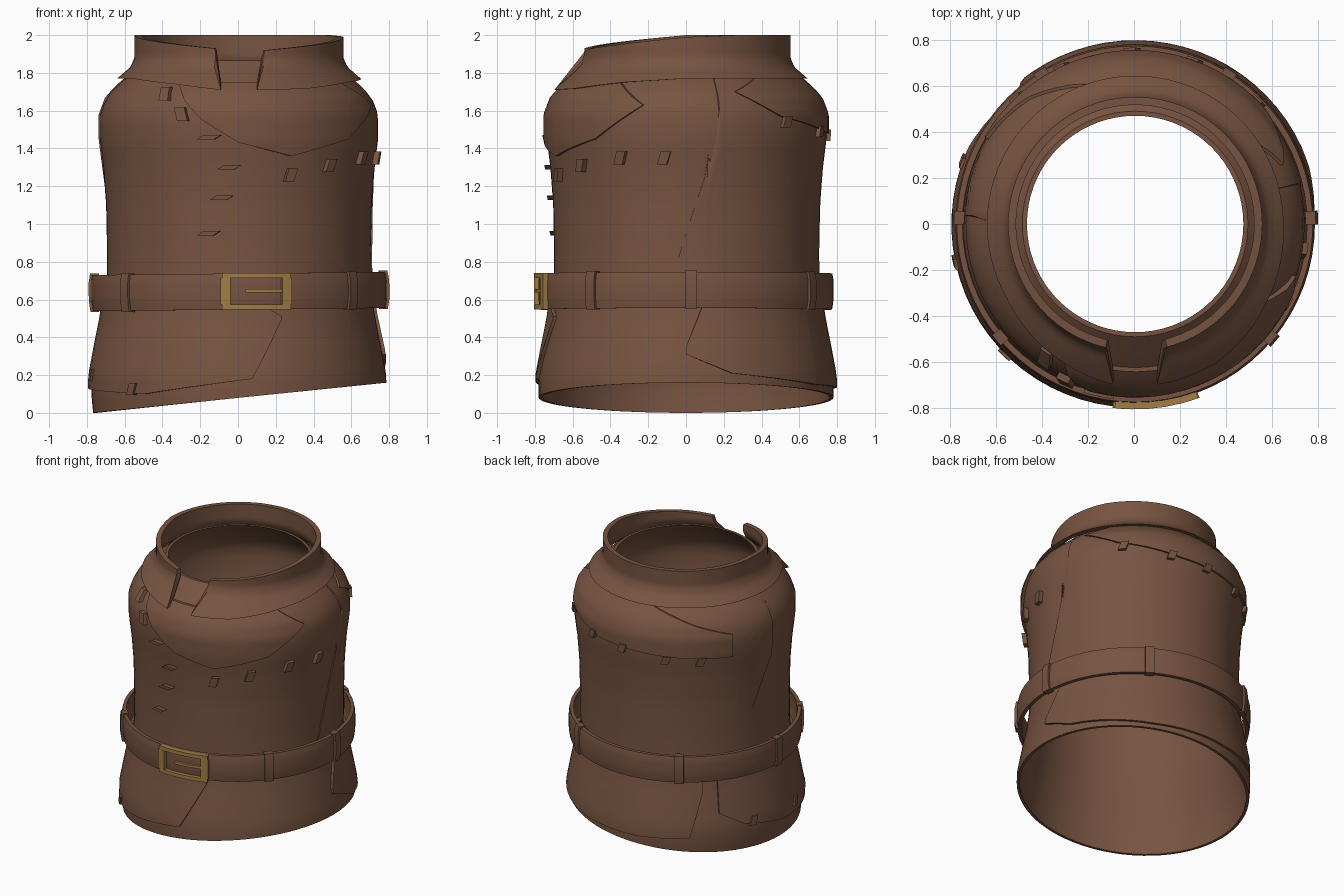
import bpy, bmesh
from math import sin, cos, asin, degrees, radians

if "Cube" in bpy.data.objects:
    bpy.data.objects.remove(bpy.data.objects["Cube"])


def material(name, color):
    m = bpy.data.materials.new(name)
    m.use_nodes = True
    m.diffuse_color = color
    m.node_tree.nodes["Principled BSDF"].inputs["Base Color"].default_value = color
    return m


LEATHER = material("brown leather", (0.185, 0.088, 0.052, 1))
BRASS = material("aged brass", (0.36, 0.205, 0.058, 1))
CENTRE_X = 0.005
parts = []


def lerp(points, t):
    """Piecewise linear value of (position, value) points."""
    if t <= points[0][0]:
        return points[0][1]
    for (a, va), (b, vb) in zip(points, points[1:]):
        if t <= b:
            return va + (vb - va) * (t - a) / (b - a)
    return points[-1][1]


BODY = [(0, .772), (.1, .782), (.2, .78), (.35, .752), (.5, .722), (.65, .70),
        (.85, .698), (1.1, .703), (1.3, .718), (1.45, .737), (1.58, .737),
        (1.67, .703), (1.73, .648), (1.78, .59), (1.83, .53), (1.87, .485)]
COLLAR = [(1.70, .715), (1.77, .645), (1.83, .575), (1.88, .553), (2, .553)]


def shell(name, lo, hi, profile=BODY, offset=0.0, thick=0.02, rows=8, step=5,
          closed=False, mat=LEATHER):
    """Curved sheet between two (angle, height) outlines, wrapped on a profile."""
    start, end = lo[0][0], lo[-1][0]
    n = max(1, round((end - start) / step))
    angles = {round(start + (end - start) * i / n, 3) for i in range(n + 1)}
    if not closed:
        angles |= {round(a, 3) for a, _ in lo + hi if start <= a <= end}
    bm = bmesh.new()
    columns = []
    for a in sorted(angles):
        z0, z1 = lerp(lo, a), lerp(hi, a)
        outer, inner = [], []
        for i in range(rows + 1):
            z = z0 + (z1 - z0) * i / rows
            r = lerp(profile, z) + offset
            for ring, rad in ((outer, r), (inner, r - thick)):
                ring.append(bm.verts.new((CENTRE_X + rad * cos(radians(a)),
                                          rad * sin(radians(a)), z)))
        columns.append(outer + inner[::-1])
    size = 2 * rows + 2
    for c, d in zip(columns, columns[1:]):
        for i in range(size):
            j = (i + 1) % size
            bm.faces.new((c[i], d[i], d[j], c[j]))
    if not closed:
        for c in (columns[0], columns[-1]):
            for i in range(rows):
                bm.faces.new((c[i], c[i + 1], c[size - 2 - i], c[size - 1 - i]))
    bmesh.ops.remove_doubles(bm, verts=bm.verts, dist=0.0005)
    bmesh.ops.recalc_face_normals(bm, faces=bm.faces)
    mesh = bpy.data.meshes.new(name)
    bm.to_mesh(mesh)
    bm.free()
    mesh.materials.append(mat)
    ob = bpy.data.objects.new(name, mesh)
    bpy.context.collection.objects.link(ob)
    parts.append(ob)
    return ob


def level(a, b, z):
    return [(a, z), (b, z)]


# Main garment with a slanted hem
hem = [(a, .08 + .103 * .775 * cos(radians(a))) for a in range(-180, 181, 5)]
shell("tunic_body", hem, level(-180, 180, 1.865), thick=.02, rows=32, closed=True)

# Back panel with slanting side seams
shell("back_panel", [(-6, .7), (154, .7), (177, 1.33), (180, 1.77)],
      [(-6, .72), (8, 1.25), (14, 1.78), (180, 1.78)], offset=.007, thick=.012, rows=20)

# Chest and shoulder patches
shell("chest_patch",
      [(-119, 1.74), (-113, 1.65), (-105, 1.55), (-90, 1.43), (-68, 1.36),
       (-40, 1.45), (-18, 1.63)],
      [(-119, 1.75), (-33, 1.75), (-18, 1.63)], offset=.018, thick=.025, rows=12)
shell("shoulder_patch",
      [(22, 1.70), (42, 1.57), (75, 1.49), (124, 1.45), (150, 1.43)],
      [(22, 1.70), (38, 1.78), (100, 1.78), (118, 1.72), (150, 1.59)],
      offset=.02, thick=.025, rows=10)

# Skirt flaps
shell("front_skirt_flap",
      [(-218, .3), (-205, .2), (-180, .13), (-129, .1), (-85, .18), (-72, .5)],
      [(-218, .6), (-84, .6), (-72, .51)], offset=.018, thick=.025, rows=10)
shell("back_skirt_flap",
      [(0, .31), (18, .21), (60, .15), (100, .13), (127, .14), (134, .45)],
      [(0, .35), (8, .6), (134, .6)], offset=.018, thick=.025, rows=10)

# Stand collar, open at the front
shell("collar",
      [(-82, 1.71), (-60, 1.715), (-30, 1.75), (0, 1.77), (210, 1.77),
       (240, 1.74), (262, 1.71)],
      [(-82, 1.72), (-75.5, 1.92), (-40, 1.95), (0, 1.99), (30, 2), (180, 2),
       (256.5, 1.93), (262, 1.72)], profile=COLLAR, thick=.035, rows=12)

# Belt with loops
BELT = [(.54, .772), (.6, .782), (.7, .782), (.75, .772)]
tilt = [(a, .008 * cos(radians(a))) for a in range(-180, 181, 5)]
shell("belt", [(a, .547 + t) for a, t in tilt], [(a, .738 + t) for a, t in tilt],
      profile=BELT, thick=.025, rows=6, closed=True)
for i, a in enumerate((-140, -40, 2, 58, 122, 178)):
    z = .008 * cos(radians(a))
    shell(f"belt_loop_{i + 1}", level(a - 2.2, a + 2.2, .541 + z),
          level(a - 2.2, a + 2.2, .745 + z), profile=BELT, offset=.014,
          thick=.045, rows=4)


# Buckle frame and prong
def buckle_bar(name, x0, x1, z0, z1, r=.806):
    a, b = (degrees(asin((x - CENTRE_X) / r)) - 90 for x in (x0, x1))
    shell(name, level(a, b, z0), level(a, b, z1), profile=[(0, r), (1, r)],
          thick=.03, rows=1, mat=BRASS)


buckle_bar("buckle_bottom", -.085, .28, .547, .573)
buckle_bar("buckle_top", -.085, .28, .714, .741)
buckle_bar("buckle_left_side", .235, .285, .573, .714)
buckle_bar("buckle_right_side", -.093, -.04, .573, .714)
buckle_bar("buckle_prong", .04, .24, .637, .655, r=.8)


# Stitches
def stitch(i, a, z, w=2.8, h=.033, lean=1):
    lo = [(a - w, z - h), (a + w * .4, z - h), (a + w, z + h)]
    hi = [(a - w, z - h), (a - w * .4, z + h), (a + w, z + h)]
    if lean < 0:
        lo, hi = ([(2 * a - p, q) for p, q in reversed(s)] for s in (lo, hi))
    shell(f"stitch_{i + 1}", lo, hi, offset=.03, thick=.035, rows=1, step=2)


chest = [(-68, 1.26), (-49, 1.31), (-28, 1.35), (-9, 1.35)]
back = [(45, 1.54), (70, 1.49), (91, 1.47), (115, 1.43), (133, 1.42)]
lapel = [(-124, 1.69), (-114, 1.58)]
lacing = [(-102, 1.46), (-94, 1.3), (-97, 1.14), (-103, .95)]
hem_marks = [(-135, .125), (-168, .2), (160, .21)]
count = 0
for group, w, h, lean in ((chest, 2.8, .035, 1), (back, 2.8, .03, 1),
                          (lapel, 3.2, .036, -1), (lacing, 5, .012, 1),
                          (hem_marks, 2.4, .03, 1)):
    for a, z in group:
        stitch(count, a, z, w, h, lean)
        count += 1

# Smooth shading with crisp edges
bpy.ops.object.select_all(action='DESELECT')
for ob in parts:
    ob.select_set(True)
bpy.context.view_layer.objects.active = parts[0]
bpy.ops.object.shade_smooth_by_angle(angle=radians(35))
